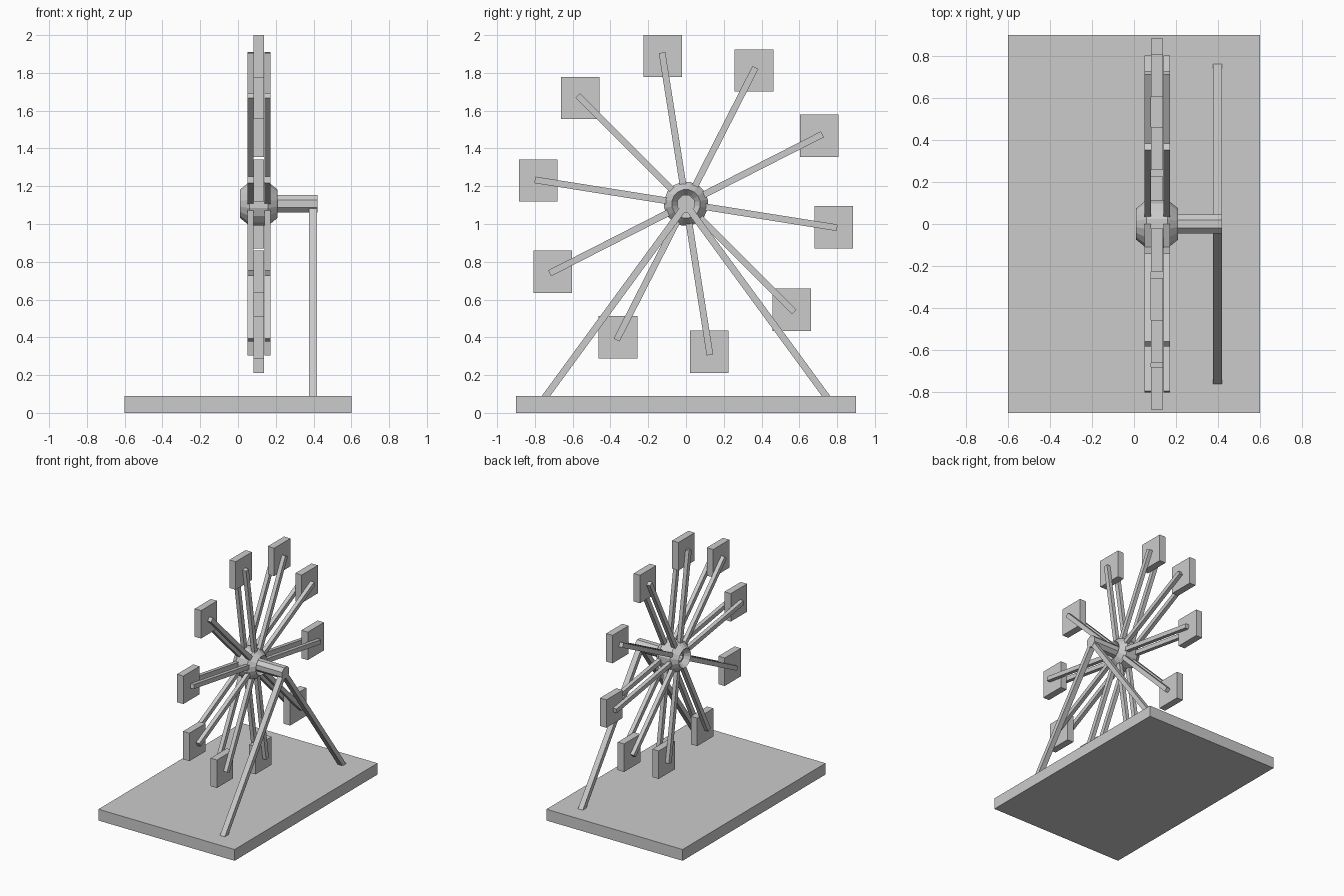
import bpy, bmesh
from math import sin, cos, pi, radians
from mathutils import Vector, Matrix

if "Cube" in bpy.data.objects:
    bpy.data.objects.remove(bpy.data.objects["Cube"])

WX, WZ = 0.11, 1.107   # wheel centre


def finish(name, bm):
    bmesh.ops.recalc_face_normals(bm, faces=bm.faces)
    me = bpy.data.meshes.new(name)
    bm.to_mesh(me)
    bm.free()
    ob = bpy.data.objects.new(name, me)
    bpy.context.collection.objects.link(ob)
    return ob


def box(name, size, centre, rot=Matrix()):
    bm = bmesh.new()
    bmesh.ops.create_cube(bm, size=1, matrix=Matrix.Translation(centre) @ rot @ Matrix.Diagonal((*size, 1)))
    return finish(name, bm)


def bar(name, x, a, b, thick, width):
    """Square bar between two (y, z) points in the plane at x."""
    dy, dz = b[0] - a[0], b[1] - a[1]
    rot = Vector((0, dy, dz)).to_track_quat('Z', 'X').to_matrix().to_4x4()
    length = (dy * dy + dz * dz) ** 0.5
    # track_quat may roll the bar, so build the axes directly
    d = Vector((0, dy, dz)).normalized()
    u = Vector((1, 0, 0))
    rot = Matrix((u, d.cross(u), d)).transposed().to_4x4()
    return box(name, (thick, width, length), (x, (a[0] + b[0]) / 2, (a[1] + b[1]) / 2), rot)


def lathe_x(name, profile, n, phase=0.0):
    """Closed (x, radius) profile turned about the wheel axis."""
    bm = bmesh.new()
    rings = [[bm.verts.new((x, r * cos(phase + 2 * pi * i / n), WZ + r * sin(phase + 2 * pi * i / n)))
              for x, r in profile] for i in range(n)]
    m = len(profile)
    for i in range(n):
        a, b = rings[i], rings[(i + 1) % n]
        for j in range(m):
            k = (j + 1) % m
            bm.faces.new((a[j], a[k], b[k], b[j]))
    return finish(name, bm)


# base slab
box("base", (1.2, 1.8, 0.09), (0, 0, 0.045))

# ring-shaped hub with six-sided section
hub = [(WX + 0.1 * cos(pi * j / 3), 0.076 + 0.048 * sin(pi * j / 3)) for j in range(6)]
lathe_x("hub", hub, 16, pi / 16)

# eight-sided axle
bm = bmesh.new()
bmesh.ops.create_cone(bm, cap_ends=True, segments=8, radius1=0.049, radius2=0.049, depth=0.31,
                      matrix=Matrix.Translation((0.265, 0, WZ)) @ Matrix.Rotation(pi / 2, 4, 'Y')
                      @ Matrix.Rotation(pi / 8, 4, 'Z'))
finish("axle", bm)

# ten pairs of spokes, each holding an upright cabin
for i in range(10):
    a = radians(-9 + 36 * i)
    c, s = cos(a), sin(a)
    for x in (WX - 0.044, WX + 0.046):
        bar("spoke", x, (0.03 * c, WZ + 0.03 * s), (0.81 * c, WZ + 0.81 * s), 0.031, 0.035)
    box("cabin", (0.056, 0.204, 0.223), (WX, 0.793 * c, WZ + 0.793 * s))

# two splayed support legs
for side in (-1, 1):
    bar("support_leg", 0.397, (0, WZ - 0.005), (side * 0.763, 0.06), 0.043, 0.036)
